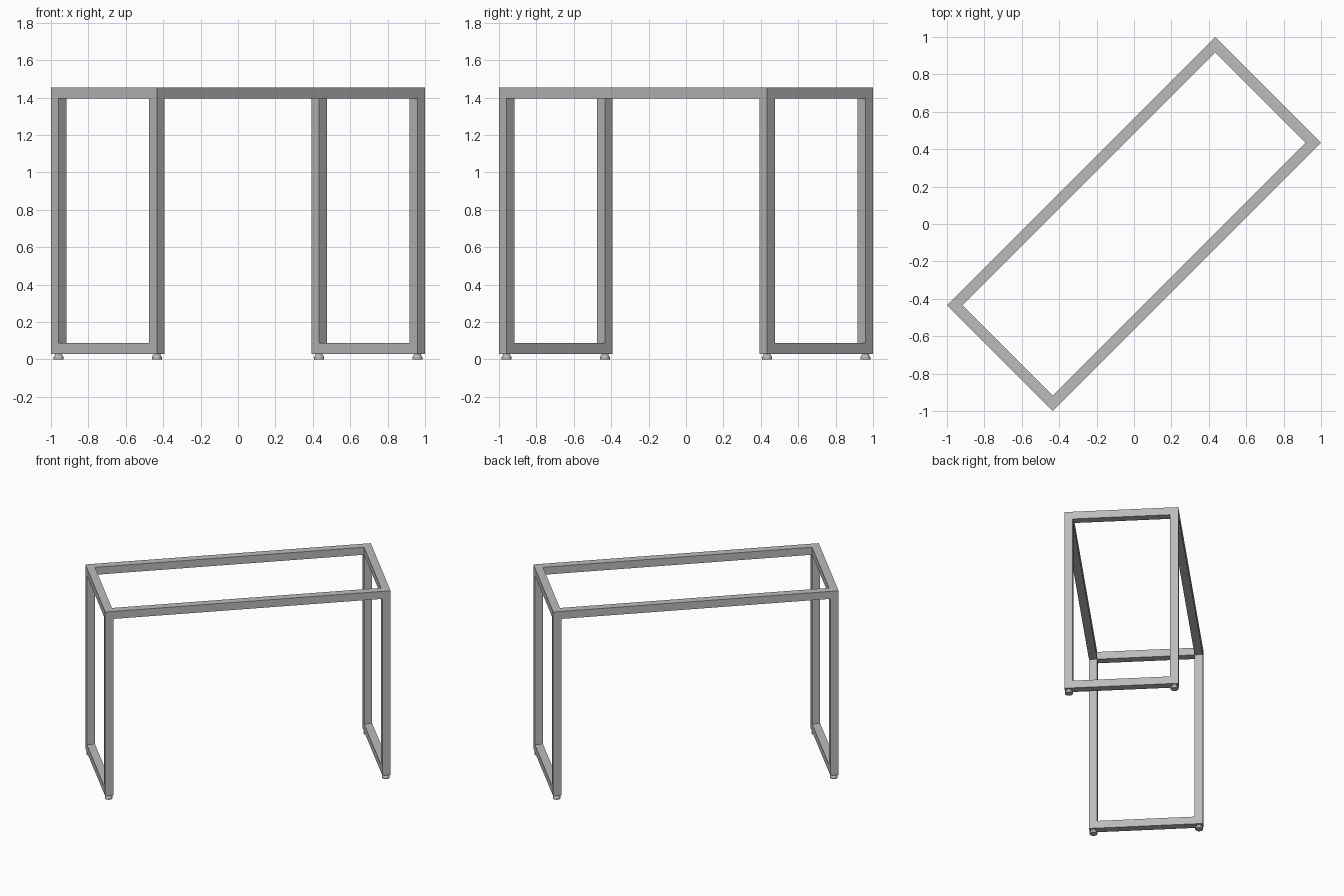
import bpy, bmesh, math
from mathutils import Matrix

if "Cube" in bpy.data.objects:
    bpy.data.objects.remove(bpy.data.objects["Cube"])

A, B = 1.014, 0.400      # half length, half width of the frame
T = 0.058                # square tube size
Z0, Z1 = 0.030, 1.453    # underside of frame, top of frame
TURN = Matrix.Rotation(math.radians(45), 4, 'Z')

metal = bpy.data.materials.new("grey metal")
metal.diffuse_color = (0.5, 0.5, 0.5, 1)
metal.use_nodes = True
metal.node_tree.nodes["Principled BSDF"].inputs["Base Color"].default_value = metal.diffuse_color


def finish(name, bm):
    bmesh.ops.recalc_face_normals(bm, faces=bm.faces)
    bmesh.ops.transform(bm, matrix=TURN, verts=bm.verts)
    me = bpy.data.meshes.new(name)
    bm.to_mesh(me)
    bm.free()
    me.materials.append(metal)
    ob = bpy.data.objects.new(name, me)
    bpy.context.collection.objects.link(ob)
    return ob


# Closed rectangular end frames: two legs, a top rail and a floor rail
def end_frame(name, side):
    bm = bmesh.new()
    xs = (side * A, side * (A - T))
    rings = []
    for x in xs:
        for inset in (0, T):
            b, lo, hi = B - inset, Z0 + inset, Z1 - inset
            rings.append([bm.verts.new((x, y, z)) for y, z in
                          ((-b, lo), (b, lo), (b, hi), (-b, hi))])
    outer0, inner0, outer1, inner1 = rings
    for r, s in ((outer0, inner0), (inner0, inner1),
                 (inner1, outer1), (outer1, outer0)):
        for i in range(4):
            j = (i + 1) % 4
            bm.faces.new((r[i], r[j], s[j], s[i]))
    finish(name, bm)


# Long top rails joining the end frames
def long_rail(name, side):
    bm = bmesh.new()
    m = (Matrix.Translation((0, side * (B - T / 2), Z1 - T / 2))
         @ Matrix.Diagonal((2 * (A - T), T, T, 1)))
    bmesh.ops.create_cube(bm, size=1, matrix=m)
    finish(name, bm)


# Small round levelling feet under each leg
def foot(name, sx, sy):
    bm = bmesh.new()
    c = (sx * (A - T / 2), sy * (B - T / 2))
    for r1, r2, z1, z2 in ((0.027, 0.027, 0, 0.012), (0.027, 0.019, 0.012, 0.024),
                           (0.019, 0.019, 0.024, Z0)):
        bmesh.ops.create_cone(bm, cap_ends=(z1 == 0), segments=20, radius1=r1, radius2=r2,
                              depth=z2 - z1,
                              matrix=Matrix.Translation((*c, (z1 + z2) / 2)))
    bmesh.ops.remove_doubles(bm, verts=bm.verts, dist=1e-5)
    ob = finish(name, bm)
    bpy.ops.object.select_all(action='DESELECT')
    ob.select_set(True)
    bpy.context.view_layer.objects.active = ob
    bpy.ops.object.shade_smooth_by_angle(angle=math.radians(30))


for s, end, edge in ((-1, "left", "front"), (1, "right", "back")):
    end_frame(end + "_end_frame", s)
    long_rail(edge + "_long_rail", s)
    for t, e in ((-1, "front"), (1, "back")):
        foot(f"{end}_{e}_foot", s, t)
